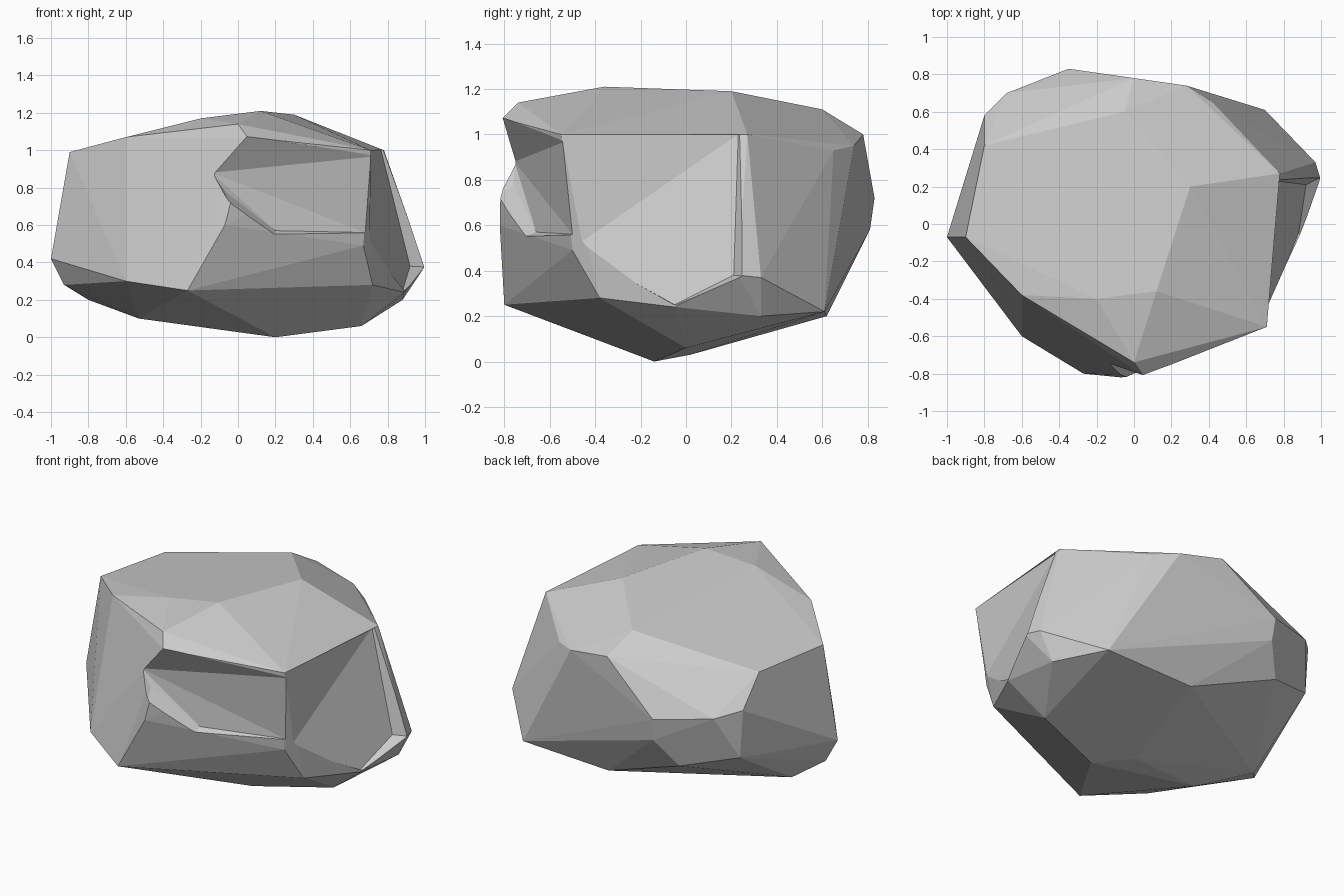
import bpy, bmesh
from math import radians


def hull(name, points):
    """Faceted convex solid wrapped around a few corner points."""
    bm = bmesh.new()
    for p in points:
        bm.verts.new(p)
    bmesh.ops.convex_hull(bm, input=bm.verts[:])
    loose = [v for v in bm.verts if not v.link_faces]
    bmesh.ops.delete(bm, geom=loose, context='VERTS')
    bmesh.ops.recalc_face_normals(bm, faces=bm.faces[:])
    bmesh.ops.dissolve_limit(bm, angle_limit=radians(3), verts=bm.verts[:], edges=bm.edges[:])
    mesh = bpy.data.meshes.new(name)
    bm.to_mesh(mesh)
    bm.free()
    ob = bpy.data.objects.new(name, mesh)
    bpy.context.collection.objects.link(ob)
    return ob


# Corner rings of the boulder
crown = [(0.05, -0.81, 1.07), (0, -0.74, 1.14), (0.12, -0.36, 1.21), (0.3, 0.2, 1.19),
         (-0.2, -0.4, 1.17), (-0.05, 0.6, 1.11), (-0.8, 0.42, 0.98), (-0.9, -0.07, 0.99),
         (-0.6, -0.38, 1.07)]
shoulder = [(0.71, -0.55, 1.0), (0.78, 0.27, 1.0), (0.42, 0.65, 0.93), (0.28, 0.74, 0.95),
            (0, 0.78, 1.0), (-0.35, 0.83, 0.72), (-0.68, 0.7, 0.76), (-0.8, 0.58, 0.8)]
waist = [(-1, -0.07, 0.42), (1, 0.23, 0.38), (0.97, 0.33, 0.37), (-0.34, 0.81, 0.58),
         (-0.07, -0.82, 0.6), (0.67, -0.5, 0.49), (-0.6, -0.6, 0.3), (-0.27, -0.8, 0.25),
         (-0.78, 0.58, 0.5)]
base = [(0.7, 0.61, 0.22), (0.88, 0.33, 0.2), (0.72, -0.38, 0.28), (0.89, -0.05, 0.24),
        (0.66, 0, 0.06), (0.2, -0.14, 0), (0, 0.02, 0.03), (-0.53, -0.1, 0.1),
        (-0.8, 0.1, 0.2), (-0.93, -0.05, 0.28), (-0.45, 0.71, 0.41), (0.1, 0.62, 0.2)]
boulder = hull("boulder", crown + shoulder + waist + base)

# Chips broken out of the sides: inner corners first, then outer ones
chips = {
    "front_chip": [(0.02, -0.82, 1.08), (-0.14, -0.755, 0.88), (-0.07, -0.76, 0.78),
                   (0.2, -0.66, 0.57), (0.68, -0.5, 0.56), (0.76, -0.53, 0.97),
                   (-0.3, -1.3, 0.85), (0.1, -1.3, 0.3), (0.9, -1.2, 0.3),
                   (0.9, -1.2, 1.1), (0, -1.3, 1.2)],
    "right_chip": [(0.765, 0.23, 1.0), (0.84, 0.22, 0.68), (0.92, 0.21, 0.38),
                   (0.88, -0.05, 0.25), (0.70, -0.5, 0.5), (0.71, -0.56, 1.0),
                   (1.5, 0.5, 1.0), (1.5, 0.5, 0.35), (1.5, -0.05, 0.2),
                   (1.5, -0.6, 0.45), (1.5, -0.6, 1.0)],
}
for name, pts in chips.items():
    cutter = hull(name, pts)
    cutter.hide_render = True
    cutter.hide_viewport = True
    mod = boulder.modifiers.new(name, 'BOOLEAN')
    mod.operation = 'DIFFERENCE'
    mod.solver = 'EXACT'
    mod.object = cutter
